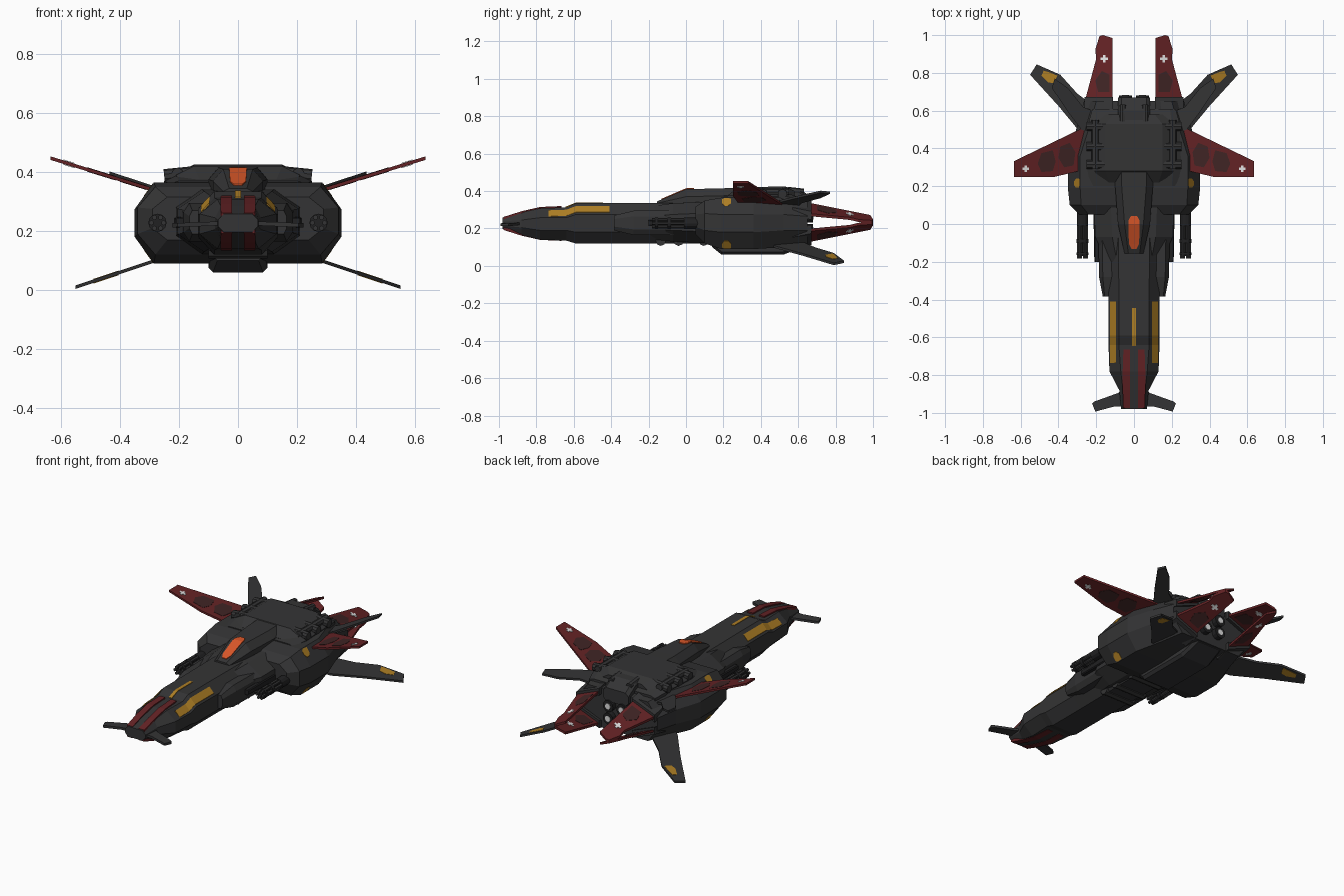
import bpy, bmesh, math
from mathutils import Matrix, Vector

if "Cube" in bpy.data.objects:
    bpy.data.objects.remove(bpy.data.objects["Cube"])

def mat(name, r, g, b):
    m = bpy.data.materials.new(name)
    m.diffuse_color = (r, g, b, 1)
    m.use_nodes = True
    m.node_tree.nodes["Principled BSDF"].inputs["Base Color"].default_value = m.diffuse_color
    return m

BLACK = mat("charcoal hull", .034, .034, .035)
DARK = mat("gun black", .015, .015, .016)
RED = mat("deep red", .125, .016, .018)
MAROON = mat("dark maroon", .05, .018, .018)
YELLOW = mat("amber marking", .42, .21, .018)
ORANGE = mat("orange canopy", .70, .095, .022)
WHITE = mat("white marking", .75, .75, .75)

def finish(name, bm, m):
    bmesh.ops.recalc_face_normals(bm, faces=bm.faces)
    me = bpy.data.meshes.new(name)
    bm.to_mesh(me)
    bm.free()
    me.materials.append(m)
    ob = bpy.data.objects.new(name, me)
    bpy.context.collection.objects.link(ob)
    return ob

def loft(name, sections, m, side=1):
    """Skin closed (x, z) rings placed at successive y values."""
    bm = bmesh.new()
    rings = [[bm.verts.new((side * x, y, z)) for x, z in ring] for y, ring in sections]
    n = len(rings[0])
    for a, b in zip(rings, rings[1:]):
        for i in range(n):
            bm.faces.new((a[i], a[(i + 1) % n], b[(i + 1) % n], b[i]))
    bm.faces.new(rings[0])
    bm.faces.new(rings[-1])
    return finish(name, bm, m)

def octagon(w, z0, z1, cx, cz, x=0):
    return [(x + a, z) for a, z in ((-w + cx, z0), (w - cx, z0), (w, z0 + cz), (w, z1 - cz),
            (w - cx, z1), (-w + cx, z1), (-w, z1 - cz), (-w, z0 + cz))]

def oct_loft(name, rows, m, x=0, side=1):
    return loft(name, [(r[0], octagon(*r[1:], x=x)) for r in rows], m, side)

def strip(name, rows, m, side=1, t=.007):
    """Thin plate from rows of y, (x, z), (x, z)."""
    return loft(name, [(y, [a, b, (b[0], b[1] - t), (a[0], a[1] - t)]) for y, a, b in rows], m, side)

def plate(name, pts, zf, t, m):
    """Mirrored pair of thin plates from an (x, y) outline, following height rule zf."""
    for s, tag in ((-1, "left"), (1, "right")):
        bm = bmesh.new()
        top = [bm.verts.new((s * x, y, zf(x, y) + t / 2)) for x, y in pts]
        bot = [bm.verts.new((s * x, y, zf(x, y) - t / 2)) for x, y in pts]
        bm.faces.new(top)
        bm.faces.new(bot)
        for i in range(len(pts)):
            j = (i + 1) % len(pts)
            bm.faces.new((top[i], top[j], bot[j], bot[i]))
        finish(f"{name}_{tag}", bm, m)

def cyl(name, p, q, r, m, n=10):
    p, q = Vector(p), Vector(q)
    bm = bmesh.new()
    rot = (q - p).to_track_quat('Z', 'Y').to_matrix().to_4x4()
    bmesh.ops.create_cone(bm, cap_ends=True, segments=n, radius1=r, radius2=r, depth=(q - p).length,
                          matrix=Matrix.Translation((p + q) / 2) @ rot)
    return finish(name, bm, m)

def cross(cx, cy, r):
    a = r * .35
    return [(cx + x, cy + y) for x, y in ((-a, -r), (a, -r), (a, -a), (r, -a), (r, a), (a, a),
            (a, r), (-a, r), (-a, a), (-r, a), (-r, -a), (-a, -a))]

# Main rear hull, belly and upper deck
oct_loft("main_hull", [(.05, .29, .17, .315, .05, .04), (.10, .34, .12, .35, .06, .07),
    (.19, .35, .09, .365, .065, .09), (.36, .35, .09, .365, .065, .09),
    (.52, .30, .10, .365, .065, .09), (.65, .265, .11, .345, .065, .08)], BLACK)
oct_loft("belly", [(.14, .09, .10, .2, .02, .02), (.19, .10, .06, .2, .015, .015),
    (.52, .10, .06, .2, .015, .015), (.64, .09, .105, .2, .015, .015)], BLACK)
oct_loft("upper_deck", [(.22, .18, .33, .375, .05, .02), (.28, .21, .33, .42, .06, .03),
    (.53, .21, .33, .425, .06, .03), (.58, .16, .33, .40, .05, .03)], BLACK)
oct_loft("shoulder_deck", [(.20, .23, .33, .37, .03, .01), (.30, .25, .33, .39, .04, .02),
    (.54, .24, .33, .39, .04, .02), (.61, .22, .33, .365, .03, .01)], BLACK)
oct_loft("tail_block", [(.5, .085, .28, .415, .02, .02), (.60, .085, .28, .415, .02, .02),
    (.67, .085, .29, .37, .02, .02)], BLACK)

# Long forward fuselage with its side blisters
oct_loft("nose", [(-.98, .068, .197, .258, .02, .02), (-.88, .078, .165, .285, .02, .04),
    (-.78, .13, .14, .308, .06, .05), (-.64, .135, .135, .313, .055, .055),
    (-.59, .135, .12, .335, .055, .06), (-.36, .135, .12, .335, .055, .06),
    (.12, .14, .12, .335, .055, .06)], BLACK)
oct_loft("fuselage_shoulder", [(-.25, .12, .15, .31, .04, .05), (-.07, .205, .13, .335, .09, .06),
    (.16, .215, .12, .345, .09, .06)], BLACK)
for s, tag in ((-1, "left"), (1, "right")):
    oct_loft("side_blister_" + tag, [(-.385, .025, .19, .27, .01, .02), (-.28, .045, .165, .295, .02, .03),
        (-.10, .048, .165, .295, .02, .03), (.08, .055, .165, .295, .02, .03)], BLACK, .14, s)
    oct_loft("side_rail_" + tag, [(-.2, .015, .215, .245, .005, .005), (.08, .02, .21, .25, .005, .005)],
        DARK, .195, s)

# Raised spine with the orange canopy
oct_loft("spine", [(-.155, .05, .30, .345, .02, .01), (0, .085, .30, .41, .035, .04),
    (.2, .10, .30, .415, .035, .04), (.3, .10, .30, .418, .035, .04)], BLACK)
strip("canopy", [(y, (-w, z), (w, z)) for y, w, z in ((-.132, .014, .359), (-.105, .027, .370),
    (0, .03, .415), (.02, .029, .416), (.043, .016, .417))], ORANGE)

# Nose trim: red ridges above and below, amber stripes, canards
for s, tag in ((-1, "left"), (1, "right")):
    for part, up in (("upper", 1), ("lower", -1)):
        rows = [(-.975, .058, .262), (-.88, .060, .292), (-.78, .060, .315), (-.665, .056, .32)]
        loft(f"red_ridge_{part}_{tag}", [(y, [(.02, .227 + up * (z - .227)), (w, .227 + up * (z - .227)),
            (w, .227 + up * (z - .257)), (.02, .227 + up * (z - .257))]) for y, w, z in rows], RED, s)
    strip("side_stripe_" + tag, [(y, (.096, .3195 - d), (.126, .287 - d))
        for y, d in ((-.735, .022), (-.64, .019), (-.59, 0), (-.41, 0))], YELLOW, s)
strip("centre_stripe", [(-.645, (-.01, .316), (.01, .316)), (-.59, (-.01, .338), (.01, .338)),
    (-.445, (-.01, .338), (.01, .338))], YELLOW)
plate("nose_canard", [(.05, -.87), (.085, -.895), (.21, -.94), (.222, -.95), (.205, -.993), (.10, -.965),
    (.05, -.965)], lambda x, y: .226 - .04 * (x - .06), .014, BLACK)

# Red upper wings with maroon patches and white crosses
wing = lambda x, y: .342 + .309 * (x - .295)
plate("upper_wing", [(.25, .52), (.30, .495), (.635, .333), (.635, .25), (.42, .25), (.25, .29)], wing, .012, RED)
plate("wing_patch_inner", [(.32, .31), (.37, .30), (.40, .35), (.39, .41), (.34, .43), (.31, .38)], wing, .015, MAROON)
plate("wing_patch_outer", [(.43, .28), (.49, .275), (.51, .32), (.49, .375), (.43, .39), (.415, .33)], wing, .015, MAROON)
plate("wing_cross", cross(.573, .292, .018), wing, .018, WHITE)

# Black rear stabilisers
low = lambda x, y: .1 - .333 * (x - .28)
plate("lower_fin", [(.22, .45), (.28, .48), (.40, .625), (.55, .79), (.515, .845), (.39, .79), (.30, .69), (.22, .63)],
    low, .012, BLACK)
plate("lower_fin_mark", [(.405, .785), (.425, .745), (.455, .75), (.49, .785), (.478, .812), (.44, .80)][::-1],
    lambda x, y: low(x, y), .016, YELLOW)
high = lambda x, y: .345 + .33 * (x - .28)
plate("small_upper_fin", [(.22, .48), (.28, .50), (.34, .58), (.435, .72), (.42, .77), (.35, .72), (.27, .62), (.22, .6)],
    high, .012, BLACK)

# Four red tail vanes around the engine, in dark sockets
vane = lambda x, y: .33 - .2 * (y - .66) - .4 * (x - .115)
vanes = {"upper": vane, "lower": lambda x, y: .465 - vane(x, y)}
for part, f in vanes.items():
    plate(part + "_tail_vane", [(.115, .62), (.115, .985), (.165, 1.0), (.182, .995), (.205, .925), (.20, .875),
        (.255, .67), (.255, .62)], f, .014, RED)
    plate(part + "_vane_patch", [(.13, .70), (.19, .70), (.205, .76), (.17, .81), (.13, .79)], f, .017, MAROON)
    plate(part + "_vane_cross", cross(.158, .875, .02), f, .019, WHITE)
    plate(part + "_vane_socket", [(.11, .57), (.11, .672), (.262, .672), (.262, .57)], f, .045, BLACK)

# Engine nozzles with bright cores
for x in (-.045, .045):
    for z in (.19, .265):
        cyl("engine_nozzle", (x, .6, z), (x, .68, z), .034, DARK, 12)
        cyl("engine_core", (x, .678, z), (x, .683, z), .018, WHITE, 8)

# Deck ribs, tail pipes and belly ribs
for s in (-1, 1):
    for y in (.315, .41, .515):
        cyl("deck_rib", (s * .15, y, .395), (s * .25, y, .385), .025, BLACK)
    cyl("tail_pipe", (s * .06, .54, .405), (s * .06, .63, .395), .018, BLACK, 8)
    cyl("deck_rail", (s * .205, .29, .395), (s * .205, .55, .395), .02, BLACK, 8)
for y in (-.135, -.04, .095):
    cyl("belly_rib", (-.10, y, .135), (.10, y, .135), .028, BLACK, 8)

# Rotary cannons
for s in (-1, 1):
    X, Z = s * .273, .228
    cyl("cannon_housing", (X, -.01, Z), (X, .1, Z), .03, DARK, 12)
    cyl("cannon_shaft", (X, -.17, Z), (X, 0, Z), .008, DARK, 6)
    for y0, y1 in ((-.165, -.15), (-.10, -.08)):
        cyl("cannon_ring", (X, y0, Z), (X, y1, Z), .031, DARK, 12)
    for i in range(6):
        a = i * math.pi / 3
        x, z = X + .021 * math.cos(a), Z + .021 * math.sin(a)
        cyl("cannon_barrel", (x, -.183, z), (x, 0, z), .009, BLACK, 6)

# Amber hull markings on the chamfered corners
for s, tag in ((-1, "left"), (1, "right")):
    strip("upper_hull_mark_" + tag, [(y, (x0, .367 - (x0 - .285) * 1.385), (x1, .367 - (x1 - .285) * 1.385))
        for y, x0, x1 in ((.192, .293, .307), (.205, .288, .318), (.225, .288, .318), (.24, .29, .308))], YELLOW, s)
    strip("lower_hull_mark_" + tag, [(y, (x0, .095 + (x0 - .285) * 1.385), (x1, .095 + (x1 - .285) * 1.385))
        for y, x0, x1 in ((.192, .293, .307), (.205, .288, .318), (.225, .288, .318), (.24, .29, .308))], YELLOW, s)
